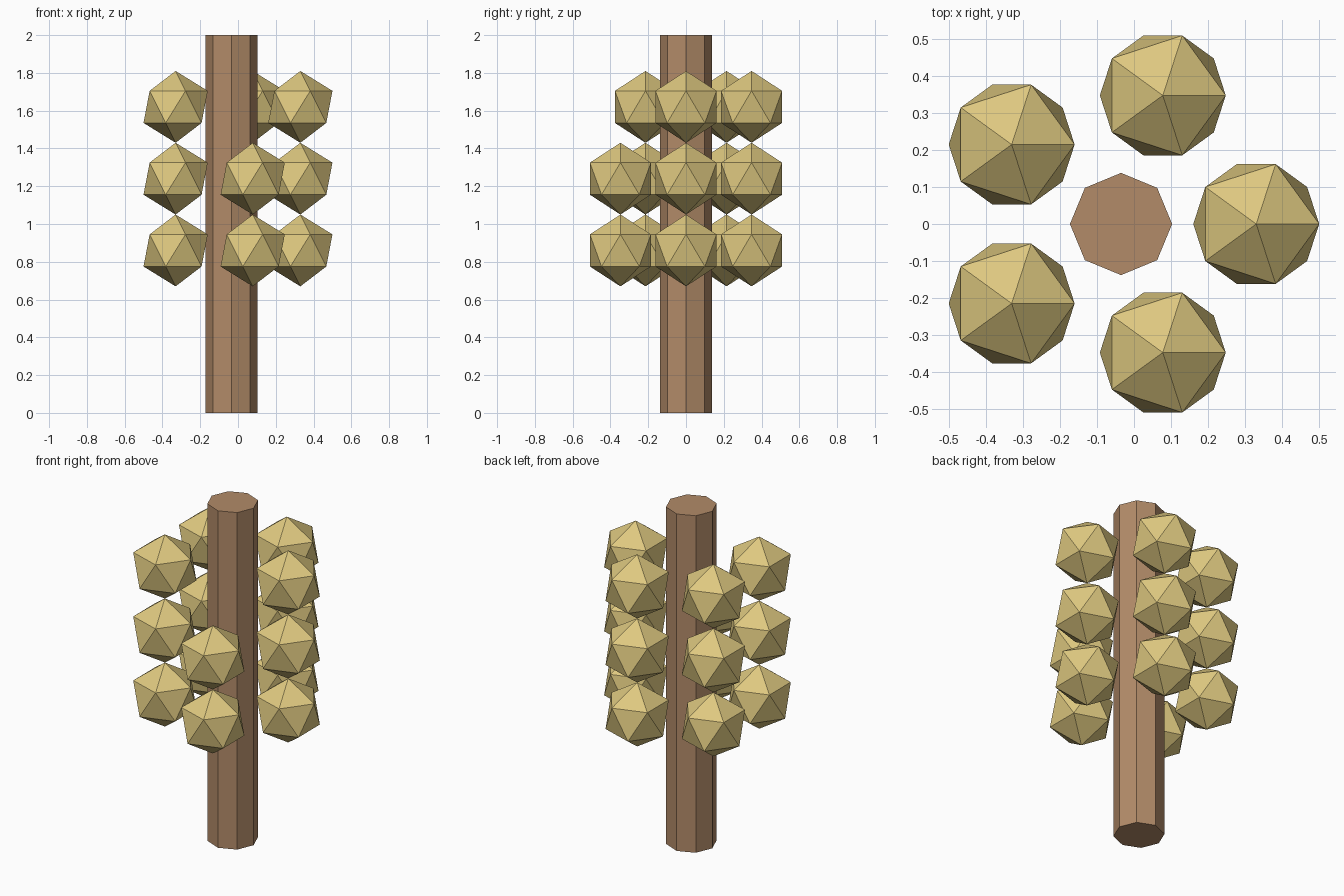
import bpy
import math

if "Cube" in bpy.data.objects:
    bpy.data.objects.remove(bpy.data.objects["Cube"])


def make_material(name, rgb):
    mat = bpy.data.materials.new(name)
    mat.diffuse_color = (*rgb, 1.0)
    mat.use_nodes = True
    mat.node_tree.nodes["Principled BSDF"].inputs["Base Color"].default_value = mat.diffuse_color
    return mat


bark = make_material("brown bark", (0.445, 0.258, 0.14))
straw = make_material("straw yellow", (0.73, 0.58, 0.215))

CENTRE_X = -0.035
RING_RADIUS = 0.365
BALL_RADIUS = 0.19

# Octagonal post with corners on the axes
bpy.ops.mesh.primitive_cylinder_add(vertices=8, radius=0.138, depth=2.0,
                                    location=(CENTRE_X, 0, 1.0))
post = bpy.context.object
post.name = "post"
post.data.materials.append(bark)

# Three rings of five faceted balls, with the front one absent at the top
for level, z in enumerate((0.86, 1.24, 1.62)):
    for i in range(5):
        if level == 2 and i == 4:
            continue
        a = math.radians(72 * i)
        bpy.ops.mesh.primitive_ico_sphere_add(
            subdivisions=1, radius=BALL_RADIUS,
            location=(CENTRE_X + RING_RADIUS * math.cos(a),
                      RING_RADIUS * math.sin(a), z))
        ball = bpy.context.object
        ball.name = f"ball_level{level + 1}_{i + 1}"
        ball.data.materials.append(straw)
